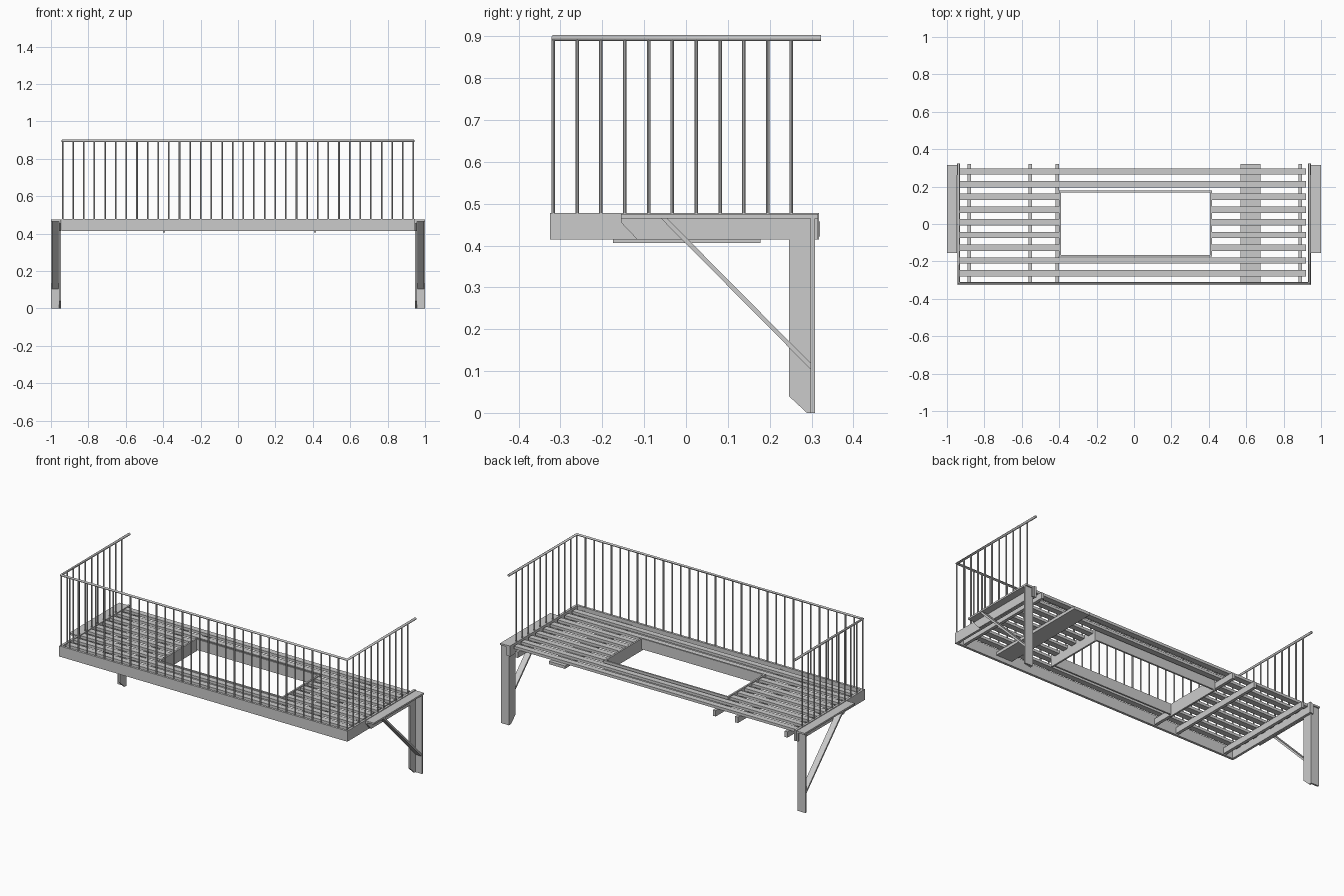
import bpy, bmesh, math
from mathutils import Vector

if "Cube" in bpy.data.objects:
    bpy.data.objects.remove(bpy.data.objects["Cube"])


def finish(bm, name):
    bmesh.ops.recalc_face_normals(bm, faces=bm.faces)
    me = bpy.data.meshes.new(name)
    bm.to_mesh(me)
    bm.free()
    ob = bpy.data.objects.new(name, me)
    bpy.context.collection.objects.link(ob)
    return ob


def add_box(bm, x0, x1, y0, y1, z0, z1):
    vs = bmesh.ops.create_cube(bm, size=1)["verts"]
    for v in vs:
        v.co = Vector((x1 if v.co.x > 0 else x0,
                       y1 if v.co.y > 0 else y0,
                       z1 if v.co.z > 0 else z0))


def boxes(name, items):
    bm = bmesh.new()
    for it in items:
        add_box(bm, *it)
    return finish(bm, name)


def add_rod(bm, a, b, r, sides=8):
    a, b = Vector(a), Vector(b)
    d = b - a
    mat = d.to_track_quat('Z', 'Y').to_matrix().to_4x4()
    mat.translation = (a + b) / 2
    bmesh.ops.create_cone(bm, cap_ends=True, segments=sides, radius1=r,
                          radius2=r, depth=d.length, matrix=mat)


def add_plate(bm, x0, x1, pts):
    """Extrude a (y, z) outline along x."""
    f = bm.faces.new([bm.verts.new((x0, y, z)) for y, z in pts])
    ext = bmesh.ops.extrude_face_region(bm, geom=[f])["geom"]
    for v in ext:
        if isinstance(v, bmesh.types.BMVert):
            v.co.x = x1


RX, RY = 0.938, -0.317      # rail centre lines
TOP = 0.478                 # top of the edge beams

# Edge beams on front and sides
boxes("front_beam", [(-0.945, 0.945, -0.325, -0.311, 0.415, TOP)])
for s, n in ((-1, "left"), (1, "right")):
    xs = sorted((s * 0.931, s * 0.945))
    boxes(n + "_side_beam", [(*xs, -0.311, 0.318, 0.415, TOP)])

# Floor slats, split around the ladder opening
slats = []
for i in range(9):
    y = 0.281 - i * 0.068
    y0, y1 = y - 0.017, y + 0.017
    spans = [(-0.931, 0.92)] if i in (0, 1, 7, 8) else [(-0.931, -0.402), (0.414, 0.92)]
    slats += [(a, b, y0, y1, 0.457, 0.473) for a, b in spans]
boxes("floor_slats", slats)

# Joists below the slats, one of them a wide flat plank
boxes("joists", [(x - 0.009, x + 0.009, -0.311, 0.32, 0.422, 0.457)
                 for x in (-0.88, -0.555, -0.41, 0.888)])
boxes("wide_joist", [(0.57, 0.675, -0.311, 0.32, 0.44, 0.457)])

# Frame around the opening
boxes("opening_frame", [
    (-0.401, -0.391, -0.175, 0.178, 0.406, TOP),
    (0.406, 0.416, -0.175, 0.178, 0.406, TOP),
    (-0.391, 0.406, -0.175, -0.165, 0.415, TOP),
    (-0.391, 0.406, 0.168, 0.178, 0.415, TOP)])

# Balusters
bm = bmesh.new()
for i in range(34):
    x = -RX + 2 * RX * i / 33
    add_rod(bm, (x, RY, TOP - 0.01), (x, RY, 0.896), 0.0042)
for s in (-1, 1):
    for i in range(1, 11):
        y = RY + 0.0569 * i
        add_rod(bm, (s * RX, y, TOP - 0.01), (s * RX, y, 0.896), 0.0042)
finish(bm, "balusters")

# Handrail: a bent tube open at the back
cu = bpy.data.curves.new("handrail", 'CURVE')
cu.dimensions = '3D'
cu.bevel_depth = 0.0072
cu.bevel_resolution = 2
cu.use_fill_caps = True
sp = cu.splines.new('POLY')
path = [(-RX, 0.323), (-RX, RY), (RX, RY), (RX, 0.323)]
sp.points.add(3)
for p, (x, y) in zip(sp.points, path):
    p.co = (x, y, 0.896, 1)
bpy.context.collection.objects.link(bpy.data.objects.new("handrail", cu))

# Wall brackets: angle-iron leg, angle-iron arm and diagonal brace
for s, n in ((-1, "left"), (1, "right")):
    xi, xm, xo = s * 0.946, s * 0.956, s * 0.999
    bm = bmesh.new()
    add_plate(bm, xi, xm, [(0.246, 0.04), (0.289, 0), (0.308, 0), (0.308, 0.465), (0.246, 0.465)])
    add_plate(bm, xm, xo, [(0.298, 0), (0.308, 0), (0.308, 0.465), (0.298, 0.465)])
    finish(bm, n + "_bracket_leg")
    bm = bmesh.new()
    add_plate(bm, xi, xm, [(-0.155, 0.475), (-0.155, 0.455), (-0.117, 0.415), (0.315, 0.415), (0.315, 0.475)])
    add_plate(bm, xm, xo, [(-0.155, 0.465), (0.315, 0.465), (0.315, 0.475), (-0.155, 0.475)])
    finish(bm, n + "_bracket_arm")
    bm = bmesh.new()
    add_plate(bm, s * 0.96, s * 0.995, [(-0.06, 0.465), (0.298, 0.104), (0.298, 0.119), (-0.045, 0.465)])
    finish(bm, n + "_bracket_brace")
